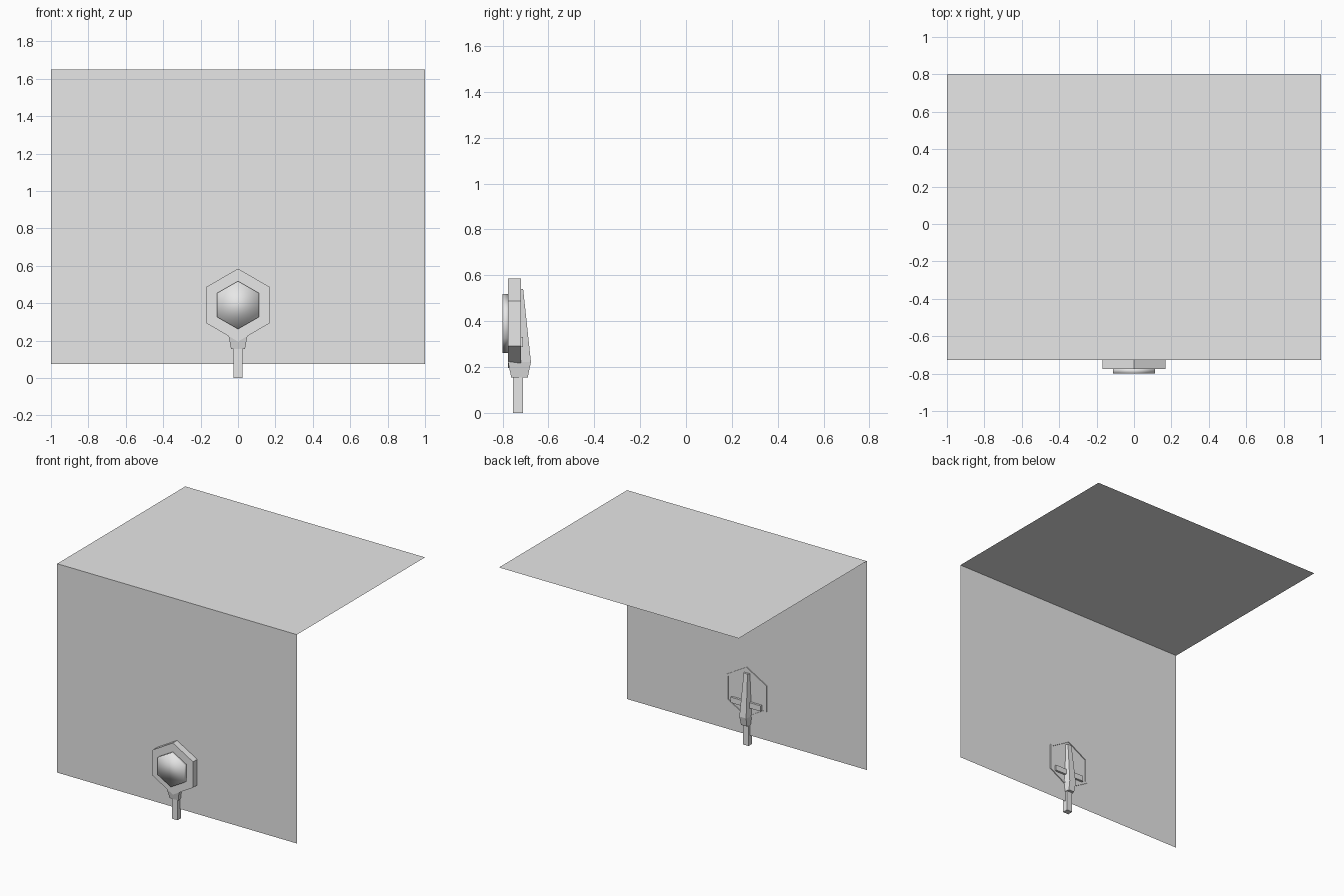
import bpy, bmesh, math

if "Cube" in bpy.data.objects:
    bpy.data.objects.remove(bpy.data.objects["Cube"])

grey = bpy.data.materials.new("light_grey")
grey.diffuse_color = (0.8, 0.8, 0.8, 1)
grey.use_nodes = True
grey.node_tree.nodes["Principled BSDF"].inputs["Base Color"].default_value = grey.diffuse_color


def finish(name, bm, recalc=True):
    if recalc:
        bmesh.ops.recalc_face_normals(bm, faces=bm.faces[:])
    me = bpy.data.meshes.new(name)
    bm.to_mesh(me)
    bm.free()
    me.materials.append(grey)
    ob = bpy.data.objects.new(name, me)
    bpy.context.collection.objects.link(ob)
    return ob


def loft(name, rings):
    """Closed solid through a list of equal-sized rings of points."""
    bm = bmesh.new()
    vs = [[bm.verts.new(p) for p in r] for r in rings]
    n = len(vs[0])
    for a, b in zip(vs, vs[1:]):
        for i in range(n):
            bm.faces.new((a[i], a[(i + 1) % n], b[(i + 1) % n], b[i]))
    bm.faces.new(vs[0])
    bm.faces.new(vs[-1])
    return finish(name, bm)


def hexagon(rx, rz, y, cz=0.39):
    """Pointy-top hexagon in the xz plane."""
    return [(rx * x, y, cz + rz * z) for x, z in
            ((0, 1), (1, .5), (1, -.5), (0, -1), (-1, -.5), (-1, .5))]


def box(name, x, y0, y1, z0, z1):
    return loft(name, [[(-x, y0, z), (x, y0, z), (x, y1, z), (-x, y1, z)]
                       for z in (z0, z1)])


# Thin sheets: upright wall and flat top
for name, pts in (
    ("wall_sheet", [(-1, -.726, .075), (1, -.726, .075), (1, -.726, 1.65), (-1, -.726, 1.65)]),
    ("top_sheet", [(-1, -.726, 1.65), (1, -.726, 1.65), (1, .8, 1.65), (-1, .8, 1.65)]),
):
    bm = bmesh.new()
    bm.faces.new([bm.verts.new(p) for p in pts])
    finish(name, bm, False)

# Hexagonal plate with a shallow recess behind a thin rim
loft("hex_plate", [hexagon(.168, .195, -.776), hexagon(.168, .195, -.719),
                   hexagon(.153, .178, -.719), hexagon(.153, .178, -.74)])

# Smooth-shaded hexagonal pad on the front
pad = loft("hex_pad", [hexagon(.112, .128, -.77), hexagon(.112, .128, -.80)])
for p in pad.data.polygons:
    p.use_smooth = True

# Neck and tapering back spine: z, front half width, back half width, front y, back y
sections = [(.155, .037, .024, -.762, -.69),
            (.222, .05, .028, -.776, -.676),
            (.54, .026, .016, -.73, -.71)]
loft("neck_spine", [[(-f, yf, z), (f, yf, z), (b, yb, z), (-b, yb, z)]
                    for z, f, b, yf, yb in sections])

# Crossbar on the back and the handle below
box("back_crossbar", .125, -.735, -.71, .288, .33)
box("handle", .024, -.755, -.711, 0, .16)
